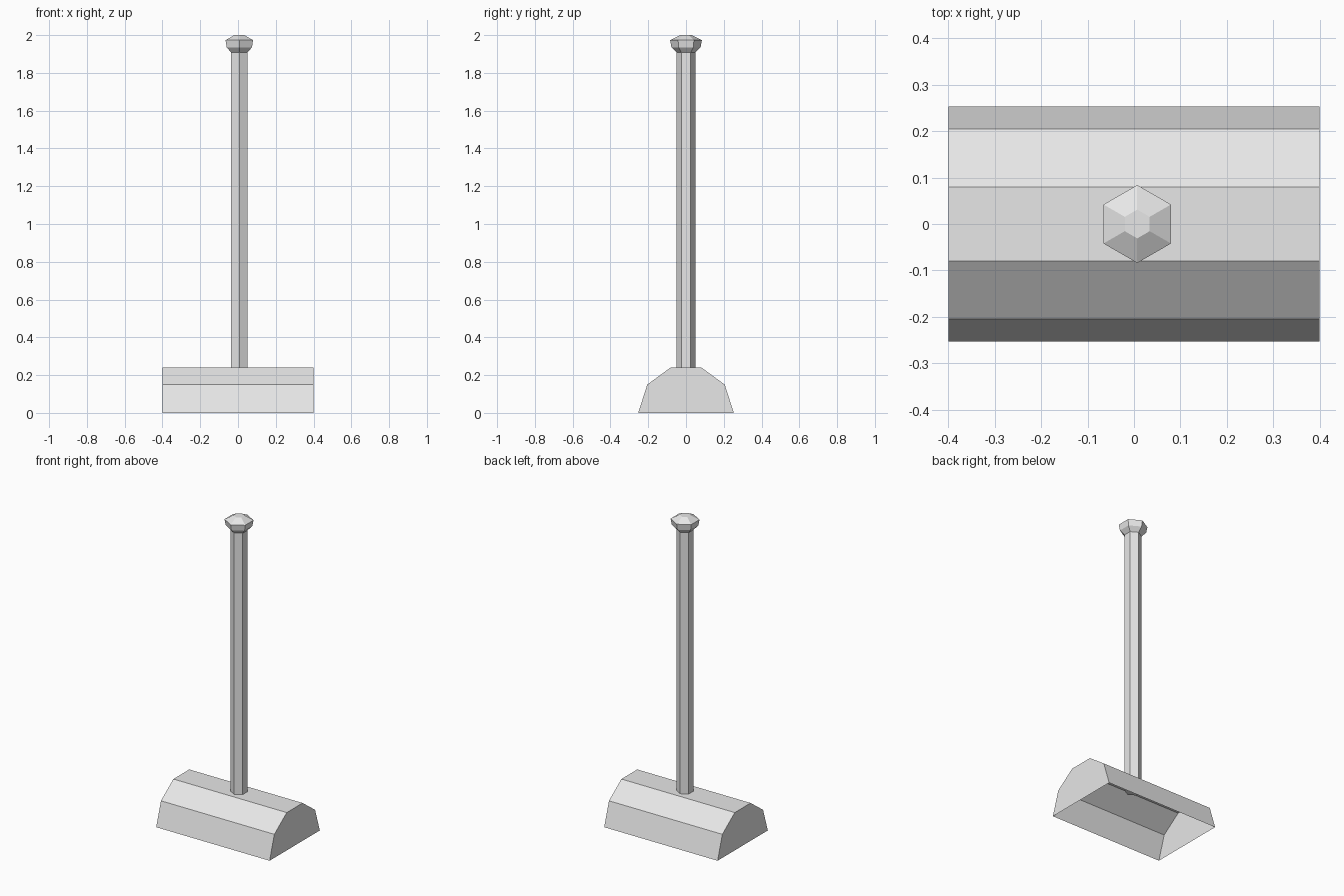
import bpy
import bmesh
from math import cos, sin, pi

cube = bpy.data.objects.get("Cube")
if cube:
    bpy.data.objects.remove(cube, do_unlink=True)

# Single grey material
grey = bpy.data.materials.new("light grey")
grey.use_nodes = True
grey.diffuse_color = (0.8, 0.8, 0.8, 1)
grey.node_tree.nodes["Principled BSDF"].inputs["Base Color"].default_value = (0.8, 0.8, 0.8, 1)


def finish(name, bm):
    bmesh.ops.recalc_face_normals(bm, faces=bm.faces)
    mesh = bpy.data.meshes.new(name)
    bm.to_mesh(mesh)
    bm.free()
    mesh.materials.append(grey)
    obj = bpy.data.objects.new(name, mesh)
    bpy.context.collection.objects.link(obj)
    return obj


def bridge(bm, a, b, closed):
    """Join two equal rows of vertices with quads."""
    n = len(a)
    for i in range(n if closed else n - 1):
        j = (i + 1) % n
        bm.faces.new((a[i], a[j], b[j], b[i]))


# Head: a thin shell with an open underside, mirrored profile run along x
half = [(0.253, 0), (0.205, 0.15), (0.08, 0.241)]
profile = half + [(-y, z) for y, z in reversed(half)]
bm = bmesh.new()
ends = [[bm.verts.new((x, y, z)) for y, z in profile] for x in (-0.4, 0.4)]
bridge(bm, ends[0], ends[1], closed=False)
for end in ends:
    bm.faces.new(end)
finish("head", bm)


def hex_turned(name, rings):
    """Stack six-sided rings of (radius, height), capped at both ends."""
    bm = bmesh.new()
    rows = []
    for radius, z in rings:
        angles = [pi / 2 + i * pi / 3 for i in range(6)]
        rows.append([bm.verts.new((radius * cos(a), radius * sin(a), z)) for a in angles])
    for a, b in zip(rows, rows[1:]):
        bridge(bm, a, b, closed=True)
    bm.faces.new(rows[0])
    bm.faces.new(rows[-1])
    obj = finish(name, bm)
    obj.location.x = 0.007
    return obj


# Handle passes through the top of the head and ends in a faceted knob
hex_turned("handle", [(0.05, 0.2), (0.05, 1.91)])
hex_turned("knob", [(0.05, 1.908), (0.077, 1.935), (0.084, 1.973), (0.031, 2.0)])
